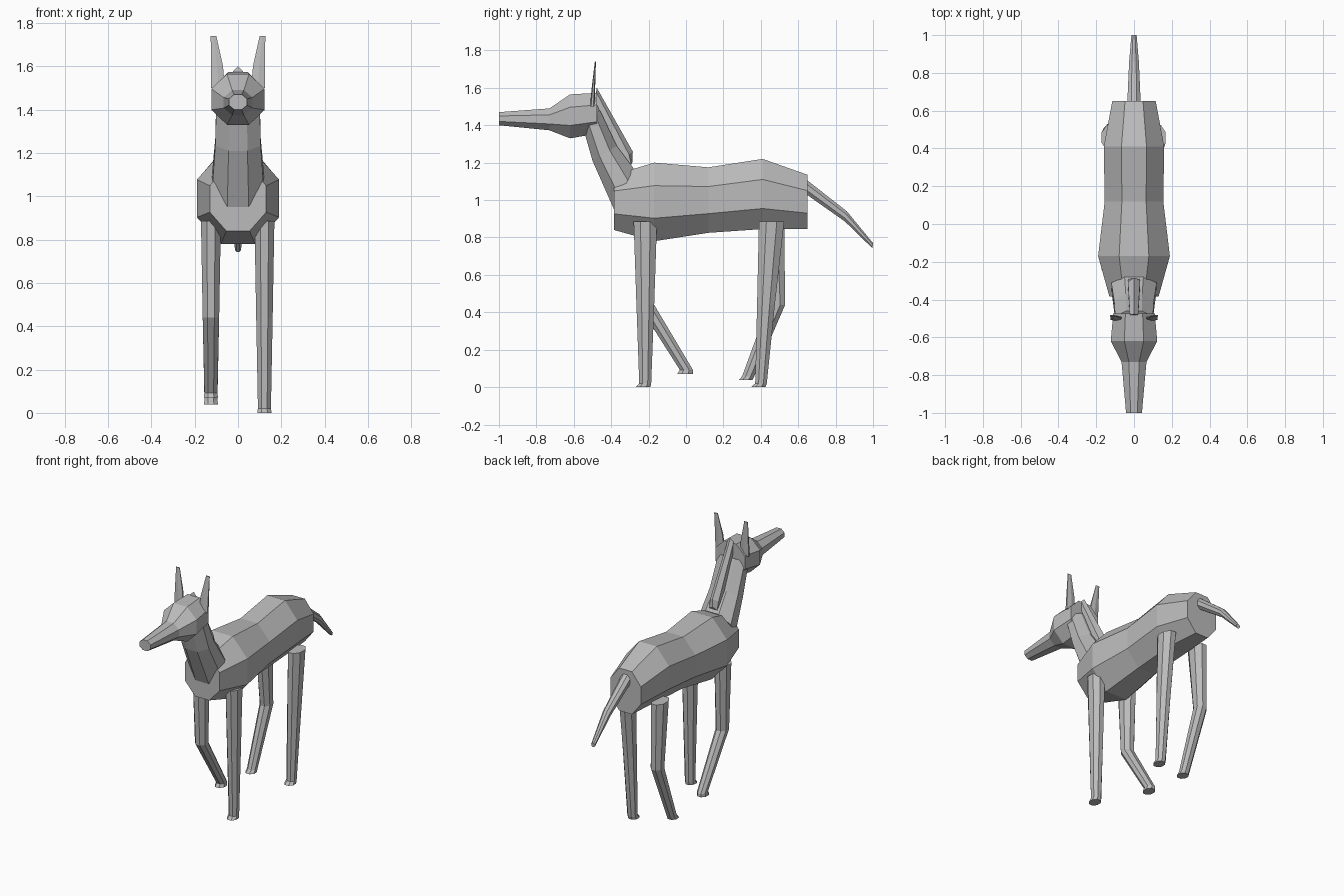
import bpy, bmesh
from math import cos, sin, pi
from mathutils import Vector

cube = bpy.data.objects.get("Cube")
if cube:
    bpy.data.objects.remove(cube, do_unlink=True)

grey = bpy.data.materials.new("plain grey")
grey.use_nodes = True
grey.diffuse_color = (0.5, 0.5, 0.5, 1)
grey.node_tree.nodes["Principled BSDF"].inputs["Base Color"].default_value = (0.5, 0.5, 0.5, 1)


def loft(name, rings, x=0.0, sides=8):
    """Skin flat-sided rings; each is (y, z) to (y, z) across, then half width."""
    bm = bmesh.new()
    loops = []
    grow = 1 / cos(pi / sides)
    for y0, z0, y1, z1, half, *dx in rings:
        mid = Vector((x + (dx[0] if dx else 0), (y0 + y1) / 2, (z0 + z1) / 2))
        up = Vector((0, y1 - y0, z1 - z0)) / 2 * grow
        side = Vector((half * grow, 0, 0))
        angles = [2 * pi * (i + 0.5) / sides for i in range(sides)]
        loops.append([bm.verts.new(mid + side * cos(a) + up * sin(a)) for a in angles])
    for a, b in zip(loops, loops[1:]):
        for i in range(sides):
            j = (i + 1) % sides
            bm.faces.new((a[i], a[j], b[j], b[i]))
    bm.faces.new(loops[0])
    bm.faces.new(loops[-1])
    bmesh.ops.recalc_face_normals(bm, faces=bm.faces)
    mesh = bpy.data.meshes.new(name)
    bm.to_mesh(mesh)
    bm.free()
    mesh.materials.append(grey)
    ob = bpy.data.objects.new(name, mesh)
    bpy.context.collection.objects.link(ob)
    return ob


# Trunk, from chest to rump
loft("body", [(-0.385, 0.84, -0.385, 1.135, 0.13), (-0.17, 0.78, -0.17, 1.2, 0.19),
              (0.12, 0.825, 0.12, 1.175, 0.155), (0.41, 0.845, 0.41, 1.22, 0.16),
              (0.65, 0.845, 0.65, 1.135, 0.115)])

# Neck, head and tail
loft("neck", [(-0.385, 0.95, -0.28, 1.17, 0.12), (-0.5, 1.21, -0.37, 1.29, 0.105),
              (-0.56, 1.42, -0.46, 1.48, 0.1)])
loft("head", [(-1, 1.4, -1, 1.47, 0.042), (-0.73, 1.373, -0.73, 1.49, 0.066),
              (-0.62, 1.33, -0.62, 1.565, 0.123), (-0.475, 1.355, -0.475, 1.573, 0.11)])
loft("tail", [(0.63, 1.04, 0.63, 1.12, 0.036), (0.85, 0.885, 0.86, 0.94, 0.026),
              (0.997, 0.742, 1.0, 0.77, 0.014)])

# Raised mane along the back of the neck
loft("mane", [(-0.31, 1.15, -0.288, 1.2, 0.03), (-0.36, 1.2, -0.29, 1.255, 0.032),
              (-0.49, 1.52, -0.478, 1.595, 0.022)], sides=6)

# Thin upright ears
for label, s in (("left", 1), ("right", -1)):
    loft(label + "_ear", [(-0.512, 1.5, -0.49, 1.5, 0.032, 0), (-0.503, 1.6, -0.487, 1.6, 0.028, s * 0.004),
                          (-0.487, 1.74, -0.482, 1.74, 0.013, s * 0.02)], x=s * 0.093, sides=6)


def leg(name, x, top, knee, ankle, toe):
    """Top, knee and ankle are (front y, back y, z); the toe flares forward."""
    rings = [(f, z, b, z, w) for (f, b, z), w in zip((top, knee, ankle, toe), (0.046, 0.038, 0.03, 0.033))]
    loft(name, rings, x)


# The left legs stand straight, the right legs are bent mid stride
fore, hind = (-0.28, -0.155, 0.885), (0.39, 0.525, 0.885)
leg("left_front_leg", 0.122, fore, (-0.265, -0.17, 0.44), (-0.25, -0.186, 0.02), (-0.27, -0.19, 0))
leg("left_back_leg", 0.122, hind, (0.38, 0.475, 0.44), (0.37, 0.432, 0.02), (0.348, 0.425, 0))
leg("right_front_leg", -0.125, fore, (-0.255, -0.17, 0.44), (-0.033, 0.037, 0.092), (-0.047, 0.037, 0.07))
leg("right_back_leg", -0.125, hind, (0.44, 0.53, 0.44), (0.3, 0.365, 0.058), (0.282, 0.355, 0.038))
